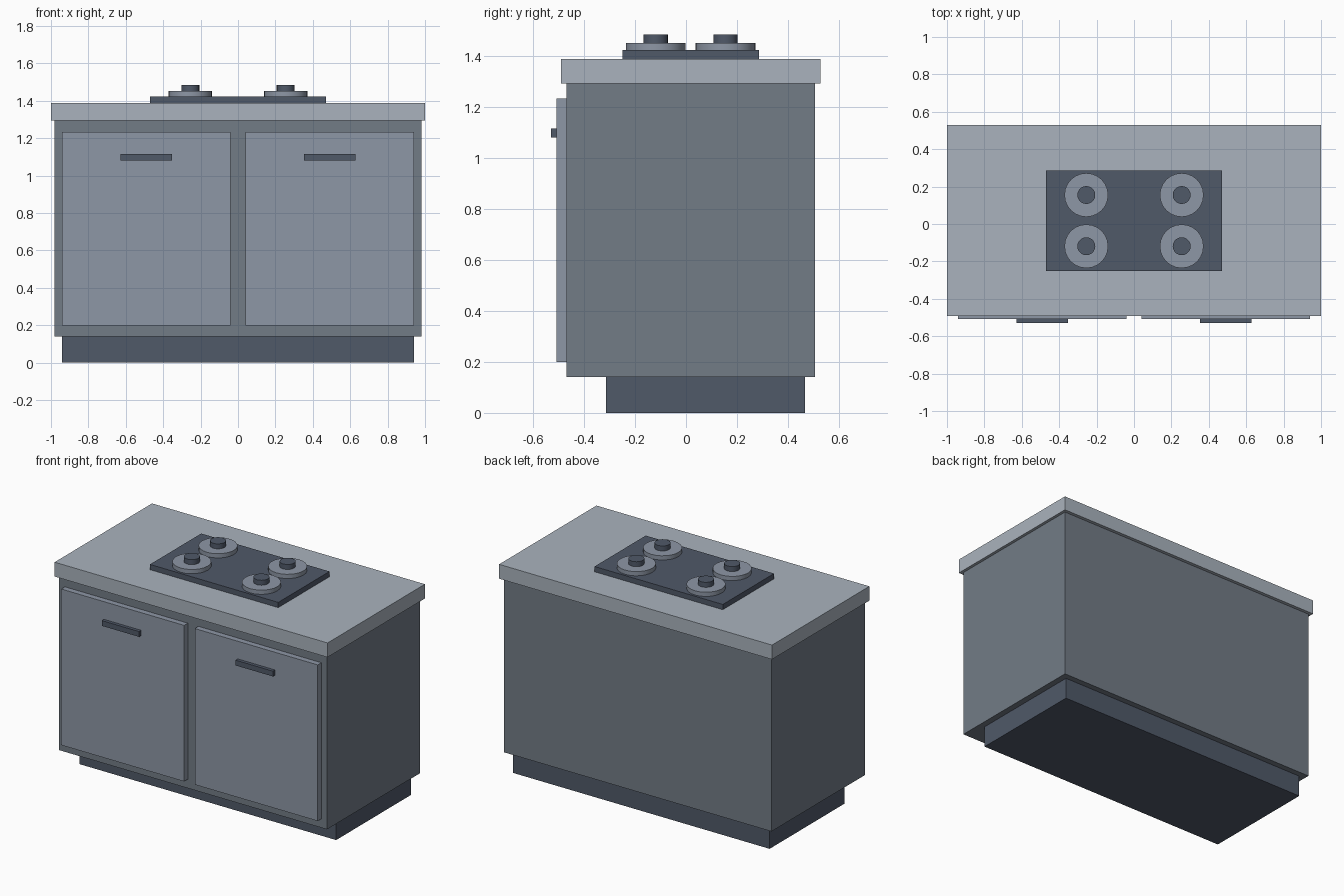
import bpy

if "Cube" in bpy.data.objects:
    bpy.data.objects.remove(bpy.data.objects["Cube"])


def material(name, rgb):
    m = bpy.data.materials.new(name)
    m.diffuse_color = (*rgb, 1)
    m.use_nodes = True
    m.node_tree.nodes["Principled BSDF"].inputs["Base Color"].default_value = m.diffuse_color
    return m


LIGHT = material("worktop_grey", (0.40, 0.45, 0.51))
PALE = material("door_grey", (0.27, 0.31, 0.38))
MID = material("cabinet_grey", (0.17, 0.20, 0.24))
DARK = material("dark_grey", (0.08, 0.10, 0.14))


def box(name, x, y, z, mat):
    """Box from (min, max) ranges on each axis."""
    bpy.ops.mesh.primitive_cube_add(size=1, location=[sum(r) / 2 for r in (x, y, z)])
    ob = bpy.context.object
    ob.name = name
    ob.scale = [r[1] - r[0] for r in (x, y, z)]
    bpy.ops.object.transform_apply(location=False, rotation=False, scale=True)
    ob.data.materials.append(mat)


def disc(name, x, y, z, radius, sides, mat):
    bpy.ops.mesh.primitive_cylinder_add(vertices=sides, radius=radius, depth=z[1] - z[0],
                                        location=(x, y, sum(z) / 2))
    ob = bpy.context.object
    ob.name = name
    ob.data.materials.append(mat)
    bpy.ops.object.shade_smooth_by_angle()


# Cabinet body, recessed plinth and overhanging worktop
box("plinth", (-0.94, 0.94), (-0.315, 0.467), (0, 0.141), DARK)
box("cabinet", (-0.981, 0.981), (-0.47, 0.506), (0.141, 1.294), MID)
box("worktop", (-1, 1), (-0.491, 0.528), (1.294, 1.389), LIGHT)

# Doors and handles, mirrored left and right
for side, s in (("left", -1), ("right", 1)):
    box(side + "_door", sorted((s * 0.039, s * 0.94)), (-0.508, -0.47), (0.2, 1.234), PALE)
    box(side + "_handle", sorted((s * 0.354, s * 0.627)), (-0.53, -0.508), (1.082, 1.117), DARK)

# Hob plate with four burners and caps
box("hob_plate", (-0.47, 0.47), (-0.25, 0.286), (1.389, 1.424), DARK)
for side, x in (("left", -0.255), ("right", 0.255)):
    for row, y in (("front", -0.119), ("back", 0.155)):
        disc(f"{row}_{side}_burner", x, y, (1.424, 1.452), 0.117, 24, PALE)
        disc(f"{row}_{side}_burner_cap", x, y, (1.452, 1.485), 0.048, 20, DARK)
